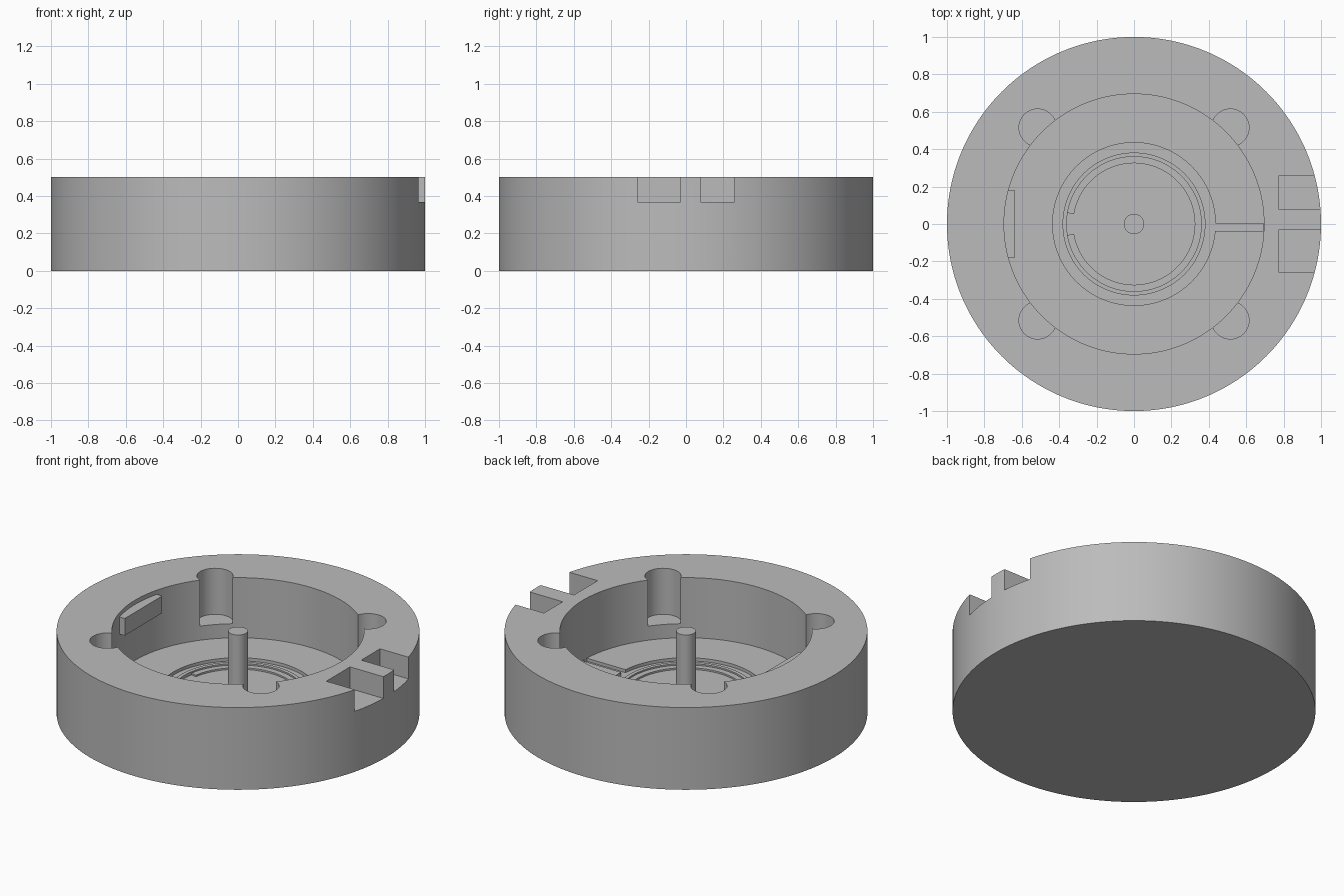
import bpy
import bmesh
import math

old = bpy.data.objects.get("Cube")
if old:
    bpy.data.objects.remove(old, do_unlink=True)

grey = bpy.data.materials.new("plain grey")
grey.use_nodes = True
grey.diffuse_color = (0.5, 0.5, 0.5, 1)
grey.node_tree.nodes["Principled BSDF"].inputs["Base Color"].default_value = (0.5, 0.5, 0.5, 1)

HEIGHT, FLOOR, POCKET = 0.5, 0.134, 0.115
BORE = 0.695


def finish(name, bm):
    bmesh.ops.recalc_face_normals(bm, faces=bm.faces)
    mesh = bpy.data.meshes.new(name)
    bm.to_mesh(mesh)
    bm.free()
    mesh.materials.append(grey)
    obj = bpy.data.objects.new(name, mesh)
    bpy.context.collection.objects.link(obj)
    return obj


def box(name, x, y, z):
    bm = bmesh.new()
    bmesh.ops.create_cube(bm, size=1)
    for v in bm.verts:
        v.co = [lo + (c + 0.5) * (hi - lo) for c, (lo, hi) in zip(v.co, (x, y, z))]
    return finish(name, bm)


def cylinder(name, radius, z, centre=(0, 0), sides=128):
    bm = bmesh.new()
    bmesh.ops.create_cone(bm, cap_ends=True, segments=sides, radius1=radius,
                          radius2=radius, depth=z[1] - z[0])
    bmesh.ops.translate(bm, verts=bm.verts, vec=(*centre, sum(z) / 2))
    return finish(name, bm)


def ring(name, inner, outer, z, gap=0.0, sides=128):
    """Square-section ring, optionally open on the -x side."""
    bm = bmesh.new()
    section = [(inner, z[0]), (outer, z[0]), (outer, z[1]), (inner, z[1])]
    loops = []
    for i in range(sides + (1 if gap else 0)):
        a = math.pi + gap + i / sides * (2 * math.pi - 2 * gap)
        loops.append([bm.verts.new((r * math.cos(a), r * math.sin(a), h)) for r, h in section])
    pairs = list(zip(loops, loops[1:]))
    if gap:
        bm.faces.new(loops[0])
        bm.faces.new(loops[-1])
    else:
        pairs.append((loops[-1], loops[0]))
    for a, b in pairs:
        for k in range(4):
            n = (k + 1) % 4
            bm.faces.new((a[k], a[n], b[n], b[k]))
    return finish(name, bm)


def cut(target, cutter):
    mod = target.modifiers.new("cut", "BOOLEAN")
    mod.operation = "DIFFERENCE"
    mod.solver = "EXACT"
    mod.object = cutter
    bpy.context.view_layer.objects.active = target
    bpy.ops.object.modifier_apply(modifier=mod.name)
    bpy.data.objects.remove(cutter, do_unlink=True)


# Round housing with its bore and shallow central pocket
housing = cylinder("housing", 1, (0, HEIGHT), sides=192)
cut(housing, cylinder("bore_cutter", BORE, (FLOOR, 1), sides=192))
cut(housing, cylinder("pocket_cutter", 0.435, (POCKET, 1)))

# Four corner scallops in the bore wall
for sx in (-1, 1):
    for sy in (-1, 1):
        cut(housing, cylinder("scallop_cutter", 0.1, (0.22, 1), (sx * 0.515, sy * 0.515), 48))

# Two rim notches and the floor channel on the left side
for y in ((0.078, 0.258), (-0.258, -0.03)):
    cut(housing, box("notch_cutter", (0.775, 1.2), y, (0.368, 1)))
cut(housing, box("channel_cutter", (0.4, BORE - 0.002), (-0.038, 0.004), (POCKET, 0.3)))

# Rings around the pocket, the inner one open on the right side
parts = [
    housing,
    ring("outer_ring", 0.36, 0.382, (POCKET - 0.01, FLOOR)),
    ring("open_ring", 0.325, 0.361, (POCKET - 0.01, POCKET + 0.01), gap=0.165),
    cylinder("centre_pin", 0.054, (POCKET - 0.01, HEIGHT), sides=48),
    box("wall_tab", (-0.7, -0.636), (-0.18, 0.18), (0.37, 0.474)),
]

for obj in bpy.context.selected_objects:
    obj.select_set(False)
for obj in parts:
    obj.select_set(True)
bpy.context.view_layer.objects.active = housing
bpy.ops.object.shade_smooth_by_angle(angle=math.radians(30))
